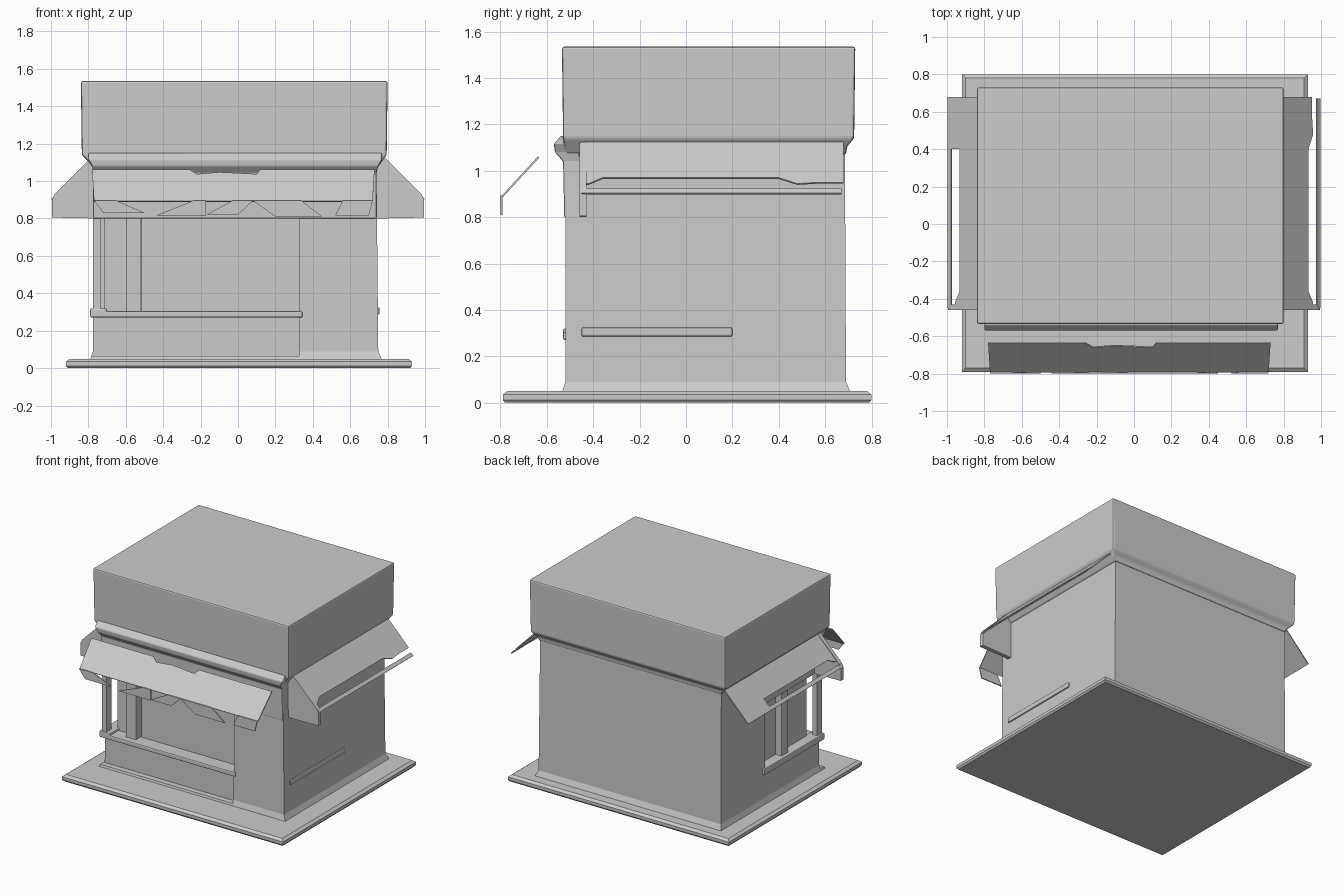
import bpy, bmesh

if "Cube" in bpy.data.objects:
    bpy.data.objects.remove(bpy.data.objects["Cube"])


def finish(name, bm):
    bmesh.ops.recalc_face_normals(bm, faces=bm.faces[:])
    me = bpy.data.meshes.new(name)
    bm.to_mesh(me)
    bm.free()
    ob = bpy.data.objects.new(name, me)
    bpy.context.collection.objects.link(ob)
    return ob


def loft(name, rings):
    """Stack of rectangles (x0, x1, y0, y1, z) joined into a closed solid."""
    bm = bmesh.new()
    loops = [[bm.verts.new(p) for p in ((a, c, z), (b, c, z), (b, d, z), (a, d, z))]
             for a, b, c, d, z in rings]
    for lo, hi in zip(loops, loops[1:]):
        for i in range(4):
            j = (i + 1) % 4
            bm.faces.new((lo[i], lo[j], hi[j], hi[i]))
    bm.faces.new(loops[0])
    bm.faces.new(loops[-1])
    return finish(name, bm)


def box(name, x0, x1, y0, y1, z0, z1):
    return loft(name, [(x0, x1, y0, y1, z0), (x0, x1, y0, y1, z1)])


def bevel(ob, width, segments=2):
    m = ob.modifiers.new("bevel", 'BEVEL')
    m.width, m.segments = width, segments


def cut(ob, cutter):
    m = ob.modifiers.new("cut", 'BOOLEAN')
    m.operation, m.object, m.solver = 'DIFFERENCE', cutter, 'EXACT'
    bpy.context.view_layer.objects.active = ob
    bpy.ops.object.modifier_apply(modifier=m.name)
    bpy.data.objects.remove(cutter)


def sheet(name, outline, place, thick=0.008):
    """Thin plate from a 2D outline placed in space by a function."""
    bm = bmesh.new()
    bm.faces.new([bm.verts.new(place(u, v)) for u, v in outline])
    ob = finish(name, bm)
    m = ob.modifiers.new("thickness", 'SOLIDIFY')
    m.thickness, m.offset = thick, 0
    return ob


# Ground slab with a soft upper edge
loft("base_slab", [(-.91, .92, -.78, .79, 0), (-.92, .93, -.79, .80, .012),
                   (-.92, .93, -.79, .80, .035), (-.90, .91, -.77, .78, .05)])

# Main walls, flared slightly at the foot
walls = loft("walls", [(-.79, .77, -.535, .71, .045), (-.775, .75, -.52, .69, .09),
                       (-.775, .74, -.52, .685, 1.12)])
cut(walls, box("window_cutter", -.735, .33, -.7, -.42, .30, .80))
cut(walls, box("panel_cutter", -.9, .325, -.7, -.485, .065, .275))
cut(walls, box("side_window_cutter", -.9, -.715, -.46, .16, .32, .80))

# Window sills and posts
for name, dims in {
    "front_sill": (-.785, .345, -.53, -.42, .27, .305),
    "left_sill": (-.79, -.70, -.53, .19, .27, .32),
    "right_sill": (.73, .757, -.45, .20, .285, .325),
    "front_window_post": (-.60, -.515, -.485, -.41, .29, .81),
    "left_window_post": (-.765, -.70, -.13, -.05, .30, .81),
}.items():
    bevel(box(name, *dims), .008)

# Lip over the front opening
bevel(loft("front_header", [(-.775, .74, -.525, -.46, .80), (-.775, .74, -.53, -.46, 1.04),
                            (-.78, .75, -.565, -.46, 1.08), (-.80, .77, -.57, -.46, 1.115),
                            (-.80, .77, -.54, -.46, 1.15)]), .006)

# Roof box with tapered underside
bevel(loft("roof_box", [(-.775, .745, -.52, .69, 1.07), (-.80, .77, -.525, .695, 1.105),
                        (-.835, .795, -.53, .725, 1.14), (-.84, .80, -.535, .73, 1.535)]), .01)

# Front awning: sloped sheet with a broken top edge, plus torn valance tabs
sheet("front_awning",
      [(-.78, 1.06), (-.26, 1.06), (-.22, 1.035), (-.1, 1.045), (.1, 1.035), (.12, 1.06),
       (.73, 1.06), (.72, .89), (-.77, .89)],
      lambda x, z: (x, -.635 - (1.06 - z) * .92, z))
for i, (x0, x1, b0, b1, low) in enumerate([
        (-.77, -.65, -.72, -.5, .83), (-.24, -.17, -.44, -.17, .815),
        (-.03, .08, -.17, .0, .82), (.08, .34, .2, .45, .81), (.56, .72, .52, .70, .815)]):
    sheet(f"front_valance_{i}", [(x0, .895), (x1, .895), (b1, low), (b0, low)],
          lambda x, z: (x, -.796, z))

# Side awnings: end bracket, sloped sheet, thin hanging rail
for side, s in (("left", -1), ("right", 1)):
    sheet(f"{side}_awning_bracket",
          [(.74, 1.13), (.79, 1.12), (.83, 1.08), (.98, .93), (.995, .90), (.995, .805), (.74, .80)],
          lambda x, z: (s * x, -.445, z), .03)
    reach = lambda y, x: (s * x, y, 1.10 - (x - .80) * 1.02)
    sheet(f"{side}_awning",
          [(-.45, .77), (.68, .77), (.68, .95), (.56, .95), (.48, .955), (.40, .93), (-.36, .93),
           (-.42, .955), (-.45, .955)], reach)
    sheet(f"{side}_awning_rail", [(-.45, .975), (.67, .975), (.67, .995), (-.45, .995)], reach)
# Left awning keeps its outer corner
sheet("left_awning_corner", [(.40, .93), (.68, .93), (.68, .995), (.40, .995)],
      lambda y, x: (-x, y, 1.10 - (x - .80) * 1.02))
